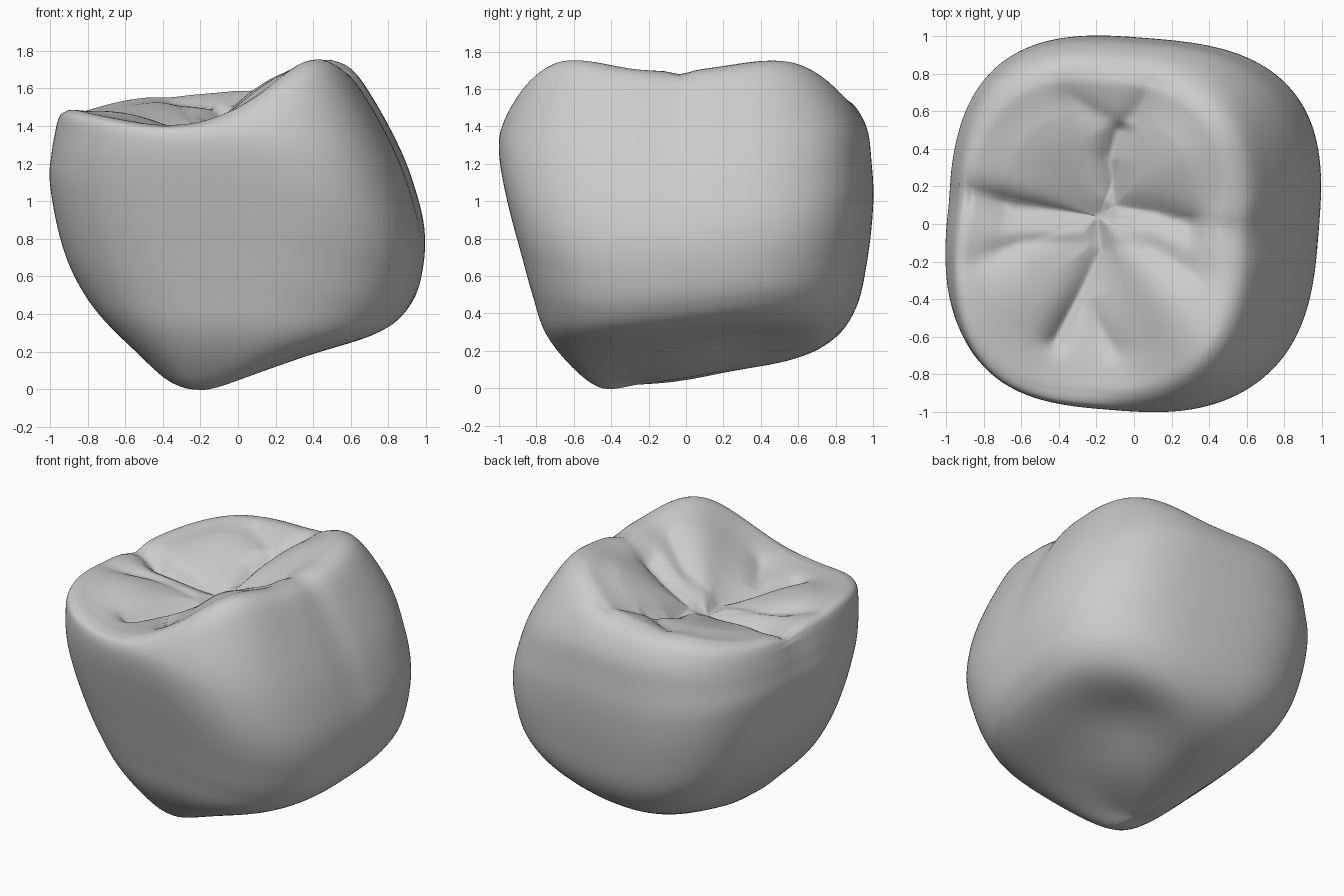
import bpy, bmesh, math
from mathutils import Vector

cube = bpy.data.objects.get("Cube")
if cube:
    bpy.data.objects.remove(cube)

SEGMENTS, STEPS, TABLE_STEPS = 192, 6, 48
TWIST = .08
PIT = Vector((-.19, .04, 1.37))

# Four wall profiles, base to rim: left x z, right x z, front y z, back y z
RINGS = [
    (-.23, .02, -.21, .02, -.26, .02, -.24, .02),
    (-.37, .05, .08, .09, -.45, 0, .18, .08),
    (-.54, .2, .44, .21, -.61, .11, .55, .14),
    (-.74, .4, .79, .33, -.75, .3, .78, .25),
    (-.87, .6, .93, .46, -.82, .52, .91, .43),
    (-.95, .82, .985, .64, -.88, .75, .97, .7),
    (-1, 1.1, .99, .84, -.95, 1.02, 1, 1),
    (-.99, 1.25, .94, 1.05, -.99, 1.2, .99, 1.22),
    (-.97, 1.36, .86, 1.26, -1, 1.32, .97, 1.38),
    (-.955, 1.42, .73, 1.5, -.98, 1.39, .91, 1.5),
    (-.935, 1.45, .61, 1.66, -.94, 1.42, .84, 1.55),
    (-.89, 1.465, .48, 1.69, -.88, 1.43, .76, 1.57),
]

# Fissures of the chewing surface: depth, width, path
FISSURES = [
    (.08, .07, [(-1, .2), (-.85, .15), (-.65, .07), (-.4, .06), (-.2, .04), (-.1, .1), (.12, .06), (.3, 0)]),
    (.03, .05, [(.3, 0), (.7, -.05)]),
    (.09, .06, [(-.1, .1), (-.13, .35), (-.08, .5)]),
    (.04, .07, [(-.08, .5), (-.2, .6), (-.35, .7)]),
    (.04, .07, [(-.08, .5), (.1, .75)]),
    (.08, .06, [(-.2, .04), (-.17, -.13), (-.28, -.35), (-.42, -.62)]),
    (.04, .07, [(-.28, -.38), (-.1, -.68)]),
    (.03, .07, [(-.85, -.2), (-.6, -.1), (-.2, -.1), (.1, -.13), (.35, -.28)]),
]

# Cusp swellings and inner lobes: x, y, height, radius
CUSPS = [(.46, .58, .1, .4), (.45, -.74, .12, .36),
         (-.8, -.45, .03, .35), (-.4, -.95, -.03, .25)]
LOBES = [(.2, .38, .03, .25), (.12, -.42, .02, .22),
         (-.5, .42, .03, .25), (-.58, -.38, .03, .22)]
# Hollow between the root stumps
HOLLOW = [(.32, .36, .07, .32)]


def catmull(a, b, c, d, t):
    return .5 * (2 * b + (c - a) * t + (2 * a - 5 * b + 4 * c - d) * t * t
                 + (3 * b - a - 3 * c + d) * t ** 3)


def bumps(items, x, y):
    return sum(h * math.exp(-((x - u) ** 2 + (y - v) ** 2) / r ** 2)
               for u, v, h, r in items)


def distance(p, path):
    best = 9
    for a, b in zip(path, path[1:]):
        a, b = Vector(a), Vector(b)
        t = max(0, min(1, (p - a).dot(b - a) / (b - a).length_squared))
        best = min(best, (p - a - (b - a) * t).length)
    return best


def fissure_depth(x, y):
    p = Vector((x, y))
    return max(d * math.exp(-(distance(p, path) / w) ** 1.3)
               for d, w, path in FISSURES)


def ring_points(values, level):
    """One closed rounded section, blended between the four profiles."""
    xl, zl, xr, zr, yf, zf, yb, zb = values
    cx, cy, rx, ry = (xl + xr) / 2, (yf + yb) / 2, (xr - xl) / 2, (yb - yf) / 2
    # The twist widens a section slightly, so start it a little smaller
    rx, ry = rx * .988, ry * .988
    ramp = max(0, min(1, (level - .5) * 2.2))
    power = 2 / (2.5 + .4 * min(1, level * 2))
    points = []
    for i in range(SEGMENTS):
        a = math.tau * i / SEGMENTS
        c, s = math.cos(a), math.sin(a)
        dx = rx * math.copysign(abs(c) ** power, c)
        dy = ry * math.copysign(abs(s) ** power, s)
        dx, dy = dx + TWIST * dy, dy - TWIST * dx
        # Shallow furrows running down the two side walls
        furrow = .035 * ramp * math.exp(-((cy + dy - (.13 if c < 0 else -.05)) / .1) ** 2) * abs(c)
        x, y = cx + dx * (1 - furrow), cy + dy
        # The right wall holds its height around the corners
        side = abs(c) ** (1.2 if c > 0 else 2)
        z = side * (zr if c > 0 else zl) + (1 - side) * (zb if s > 0 else zf)
        z += ramp ** 1.5 * bumps(CUSPS, x, y)
        # The lower edge of the right wall climbs towards the back
        z += .09 * dy * max(c, 0) * (1 - ramp) * min(1, level * 4)
        z += max(0, min(1, (.5 - level) * 6)) * bumps(HOLLOW, x, y)
        if ramp > .6:
            z -= ramp ** 4 * .8 * fissure_depth(x, y)
        points.append(Vector((x, y, z)))
    return points


# Walls, from the base up to the rim
sections = []
last = len(RINGS) - 1
for k in range(last):
    quad = [RINGS[max(0, min(last, k + o))] for o in (-1, 0, 1, 2)]
    for j in range(STEPS):
        t = j / STEPS
        sections.append(ring_points([catmull(*v, t) for v in zip(*quad)], (k + t) / last))
rim = ring_points(RINGS[-1], 1)
sections.append(rim)

# Chewing surface, from the rim in to the central pit
for k in range(1, TABLE_STEPS):
    rho = 1 - k / TABLE_STEPS
    fade = min(1, (1 - rho) * 4)
    ring = []
    for p in rim:
        q = PIT.lerp(p, rho)
        q.z += fade * bumps(LOBES, q.x, q.y)
        q.z -= fade * fissure_depth(q.x, q.y) * min(1, .35 + rho)
        ring.append(q)
    sections.append(ring)

# Smooth the step where wall meets chewing surface
edge = last * STEPS
for _ in range(3):
    for k in range(edge - 2, edge + 4):
        sections[k] = [p * .5 + (a + b) * .25 for a, p, b in
                       zip(sections[k - 1], sections[k], sections[k + 1])]

# Skin the sections
bm = bmesh.new()
loops = [[bm.verts.new(p) for p in ring] for ring in sections]
for lower, upper in zip(loops, loops[1:]):
    for i in range(SEGMENTS):
        j = (i + 1) % SEGMENTS
        bm.faces.new((lower[i], lower[j], upper[j], upper[i]))
bm.faces.new(loops[0][::-1])
bm.faces.new(loops[-1])
mesh = bpy.data.meshes.new("molar_crown")
bm.to_mesh(mesh)
bm.free()

grey = bpy.data.materials.new("plain_grey")
grey.use_nodes = True
grey.diffuse_color = (.6, .6, .6, 1)
grey.node_tree.nodes["Principled BSDF"].inputs["Base Color"].default_value = (.6, .6, .6, 1)
mesh.materials.append(grey)

crown = bpy.data.objects.new("molar_crown", mesh)
bpy.context.collection.objects.link(crown)
for polygon in mesh.polygons:
    polygon.use_smooth = True
